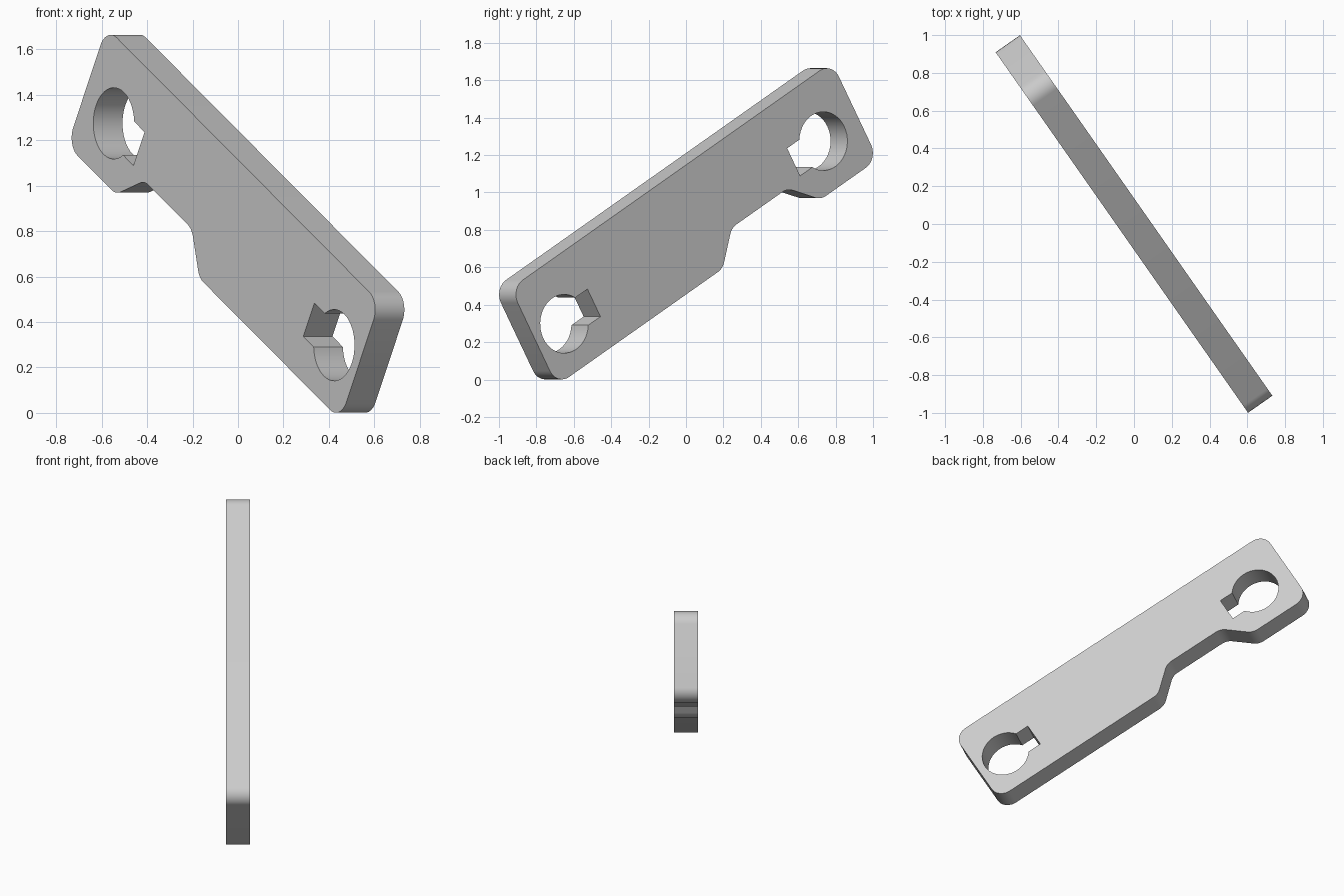
import bpy, bmesh
from math import radians, sin, cos, tan, pi, asin
from mathutils import Vector, Matrix

cube = bpy.data.objects.get("Cube")
if cube:
    bpy.data.objects.remove(cube, do_unlink=True)

LENGTH, WIDTH, THICK = 2.42, 0.6, 0.157
FILLET = 0.09
HOLE_R, SLOT_REACH, SLOT_HALF = 0.157, 0.224, 0.085


def rounded(corners, radius, steps=8):
    """Round every corner of a closed polygon."""
    pts = [Vector(c) for c in corners]
    out = []
    for i, c in enumerate(pts):
        to_prev = (pts[i - 1] - c).normalized()
        to_next = (pts[(i + 1) % len(pts)] - c).normalized()
        half = (pi - to_prev.angle(to_next)) / 2
        centre = c + (to_prev + to_next).normalized() * radius / cos(half)
        reach = radius * tan(half)
        a = (c + to_prev * reach - centre).normalized()
        b = (c + to_next * reach - centre).normalized()
        for k in range(steps + 1):
            out.append(centre + a.lerp(b, k / steps).normalized() * radius)
    return out


def keyhole(x, y, side, steps=36):
    """Round hole with a square slot pointing along side (+1 or -1)."""
    start = asin(SLOT_HALF / HOLE_R)
    angles = [start + (2 * pi - 2 * start) * k / steps for k in range(steps + 1)]
    pts = [(HOLE_R * cos(t), HOLE_R * sin(t)) for t in angles]
    pts += [(SLOT_REACH, -SLOT_HALF), (SLOT_REACH, SLOT_HALF)]
    return [Vector((x + side * px, y + py)) for px, py in pts]


# Plate outline with a tapered notch in its lower edge
hx, hy = LENGTH / 2, WIDTH / 2
outline = rounded([(-hx, hy), (-hx, -hy), (-0.78, -hy), (-0.62, -0.14),
                   (-0.2, -0.14), (-0.04, -hy), (hx, -hy), (hx, hy)], FILLET)
loops = [outline, keyhole(-0.95, -0.038, 1), keyhole(1.003, -0.038, -1)]

# Filled and extruded profile
curve = bpy.data.curves.new("plate_profile", "CURVE")
curve.dimensions = "2D"
curve.fill_mode = "BOTH"
curve.extrude = THICK / 2
for loop in loops:
    spline = curve.splines.new("POLY")
    spline.points.add(len(loop) - 1)
    for point, co in zip(spline.points, loop):
        point.co = (co.x, co.y, 0, 1)
    spline.use_cyclic_u = True
profile = bpy.data.objects.new("plate_profile", curve)
bpy.context.collection.objects.link(profile)
bpy.context.view_layer.update()
evaluated = profile.evaluated_get(bpy.context.evaluated_depsgraph_get())
mesh = bpy.data.meshes.new_from_object(evaluated)
bpy.data.objects.remove(profile, do_unlink=True)

# Stand the plate upright, tilted in its own plane and turned about z
pose = (Matrix.Translation((0, 0, 0.8325)) @ Matrix.Rotation(radians(-55), 4, "Z")
        @ Matrix.Rotation(radians(90), 4, "X") @ Matrix.Rotation(radians(-30), 4, "Z"))
bm = bmesh.new()
bm.from_mesh(mesh)
bmesh.ops.remove_doubles(bm, verts=bm.verts, dist=0.0005)
bmesh.ops.transform(bm, matrix=pose, verts=bm.verts)
bmesh.ops.recalc_face_normals(bm, faces=bm.faces)
bm.to_mesh(mesh)
bm.free()

# Grey material
grey = bpy.data.materials.new("light_grey")
grey.use_nodes = True
colour = (0.6, 0.6, 0.6, 1)
grey.diffuse_color = colour
grey.node_tree.nodes["Principled BSDF"].inputs["Base Color"].default_value = colour
mesh.materials.clear()
mesh.materials.append(grey)

plate = bpy.data.objects.new("link_plate", mesh)
bpy.context.collection.objects.link(plate)
bpy.ops.object.select_all(action="DESELECT")
plate.select_set(True)
bpy.context.view_layer.objects.active = plate
bpy.ops.object.shade_smooth_by_angle(angle=radians(30))
